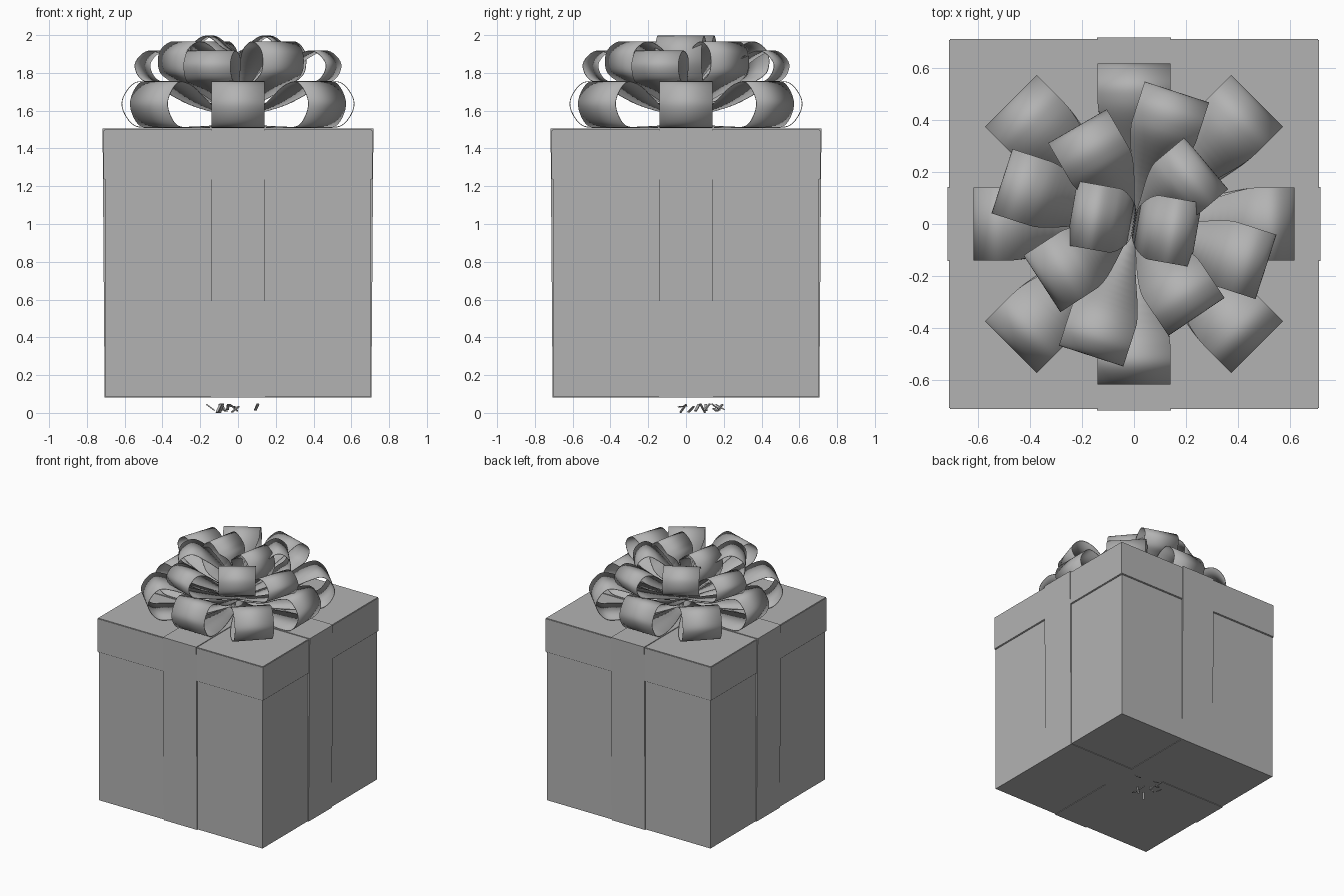
import bpy, bmesh, math, random
from mathutils import Vector, Matrix

cube = bpy.data.objects.get("Cube")
if cube:
    bpy.data.objects.remove(cube, do_unlink=True)

grey = bpy.data.materials.new("plain grey")
grey.use_nodes = True
colour = (0.45, 0.45, 0.45, 1)
grey.diffuse_color = colour
grey.node_tree.nodes["Principled BSDF"].inputs["Base Color"].default_value = colour


def finish(name, bm):
    bmesh.ops.recalc_face_normals(bm, faces=bm.faces)
    mesh = bpy.data.meshes.new(name)
    bm.to_mesh(mesh)
    bm.free()
    mesh.materials.append(grey)
    obj = bpy.data.objects.new(name, mesh)
    bpy.context.collection.objects.link(obj)
    return obj


def block(name, hx, hy, z0, z1, taper=(0, 0), bevel=0):
    """Box with half sizes hx, hy; the bottom is narrowed by taper."""
    bm = bmesh.new()
    bmesh.ops.create_cube(bm, size=2)
    for v in bm.verts:
        low = v.co.z < 0
        v.co.x *= hx - taper[0] * low
        v.co.y *= hy - taper[1] * low
        v.co.z = z0 if low else z1
    if bevel:
        bmesh.ops.bevel(bm, geom=bm.edges[:], offset=bevel, segments=2, affect='EDGES')
    return finish(name, bm)


def spline(points, steps=7):
    """Catmull-Rom curve through the points."""
    p = [Vector(q) for q in points]
    p = [2 * p[0] - p[1]] + p + [2 * p[-1] - p[-2]]
    out = []
    for a, b, c, d in zip(p, p[1:], p[2:], p[3:]):
        for i in range(steps):
            t = i / steps
            out.append(0.5 * (2 * b + (c - a) * t + (2 * a - 5 * b + 4 * c - d) * t * t
                              + (3 * b - a - 3 * c + d) * t ** 3))
    return out + [p[-2]]


def loop(name, profile, angle, reach=1.0, width=0.28):
    """Ribbon loop swept across its width and pinched toward the knot."""
    path = spline(profile)
    turn = Matrix.Rotation(math.radians(angle), 3, 'Z')
    bm = bmesh.new()
    rows = []
    for i, q in enumerate(path):
        t = i / (len(path) - 1)
        s = min(1, min(t, 1 - t) / 0.27)
        half = width / 2 * (0.2 + 0.8 * s * s * (3 - 2 * s))
        rows.append([bm.verts.new(turn @ Vector((q.x * reach, side * half, q.y)))
                     for side in (-1, 1)])
    for a, b in zip(rows, rows[1:]):
        bm.faces.new((a[0], a[1], b[1], b[0]))
    obj = finish(name, bm)
    thick = obj.modifiers.new("thickness", 'SOLIDIFY')
    thick.thickness = 0.004
    thick.offset = 0
    bpy.ops.object.select_all(action='DESELECT')
    obj.select_set(True)
    bpy.context.view_layer.objects.active = obj
    bpy.ops.object.shade_smooth_by_angle(angle=math.radians(40))


# Box, lid and crossing ribbon bands
block("box_body", 0.702, 0.702, 0.085, 1.3)
block("box_lid", 0.711, 0.711, 1.235, 1.5, bevel=0.004)
block("ribbon_band_across", 0.717, 0.143, 0.081, 1.505, taper=(0.011, 0))
block("ribbon_band_front_to_back", 0.143, 0.717, 0.081, 1.505, taper=(0, 0.011))

# Side profiles of the bow loops: distance from the knot, height
low = [(0, 1.56), (.25, 1.63), (.45, 1.735), (.55, 1.745), (.615, 1.64),
       (.56, 1.53), (.45, 1.51), (.2, 1.515), (0, 1.53)]
middle = [(0, 1.62), (.2, 1.76), (.36, 1.885), (.46, 1.915), (.53, 1.85),
          (.5, 1.77), (.4, 1.73), (.2, 1.65), (0, 1.57)]
high = [(0, 1.66), (.12, 1.82), (.24, 1.93), (.33, 1.965), (.41, 1.91),
        (.41, 1.81), (.33, 1.75), (.18, 1.67), (0, 1.58)]
crown = [(0, 1.64), (.01, 1.87), (.07, 1.94), (.15, 1.995), (.22, 1.95),
         (.24, 1.86), (.19, 1.76), (.1, 1.68), (0, 1.6)]

for i in range(8):
    loop(f"bow_low_loop_{i}", low, i * 45, 1.085 if i % 2 else 1.0)
for i in range(4):
    loop(f"bow_middle_loop_{i}", middle, 72 + i * 90, width=0.26)
for i, (angle, reach) in enumerate([(40, .86), (120, 1.03), (213, 1.0), (304, 1.02)]):
    loop(f"bow_high_loop_{i}", high, angle, reach, width=0.26)
for i, angle in enumerate((170, 350)):
    loop(f"bow_crown_loop_{i}", crown, angle, width=0.25)

# Small loose clippings under the box
random.seed(4)
bm = bmesh.new()
for i in range(11):
    spot = Vector((random.uniform(-0.17, 0.12), random.uniform(-0.04, 0.2), random.uniform(0.04, 0.06)))
    spin = Matrix.Rotation(random.uniform(0, 6.28), 4, 'Z') @ Matrix.Rotation(random.uniform(-1, 1), 4, 'Y')
    bmesh.ops.create_cube(bm, size=1, matrix=Matrix.Translation(spot) @ spin
                          @ Matrix.Diagonal((0.055, 0.014, 0.006, 1)))
shift = min(v.co.z for v in bm.verts)
for v in bm.verts:
    v.co.z -= shift
finish("ribbon_clippings", bm)
